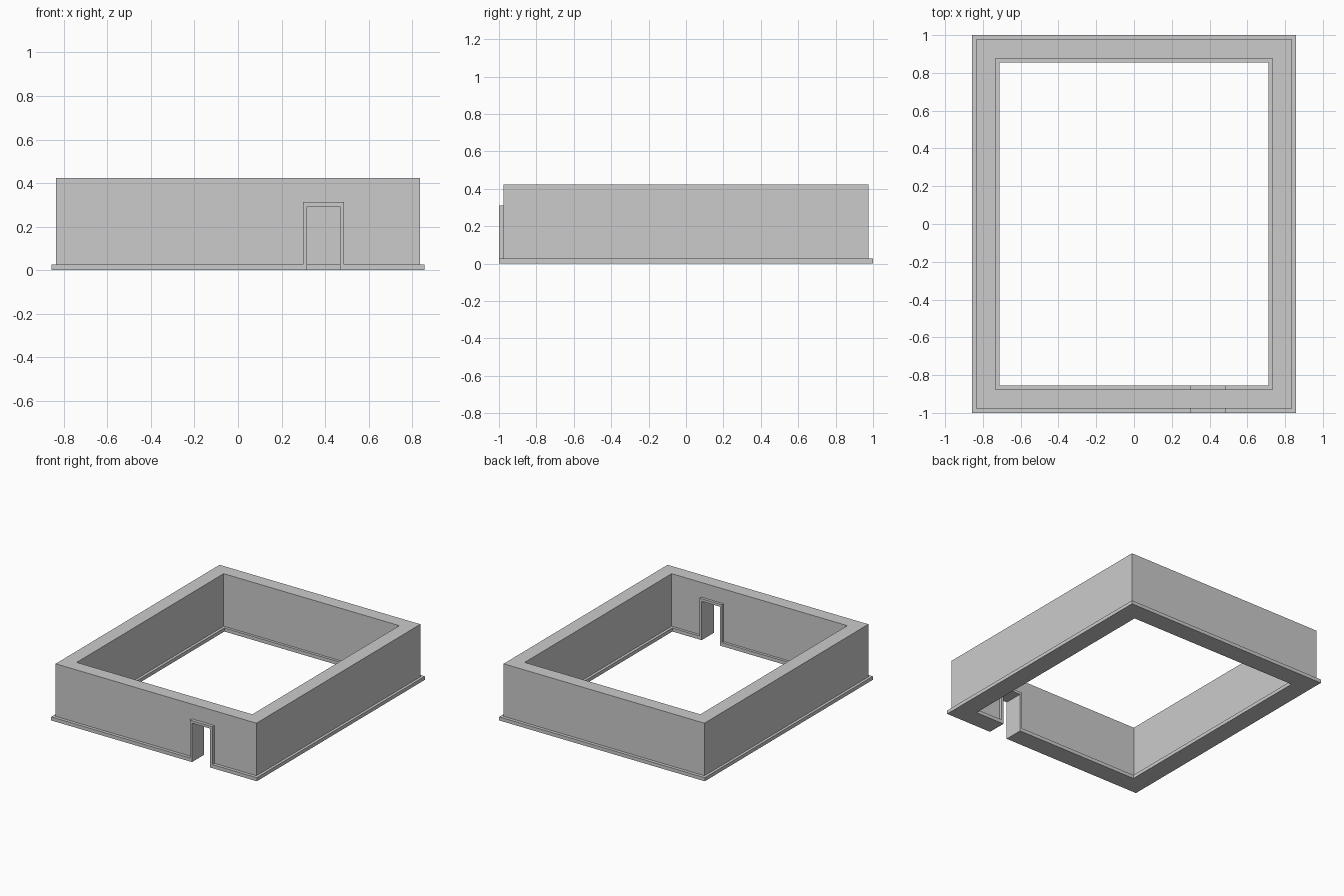
import bpy
import bmesh

cube = bpy.data.objects.get("Cube")
if cube:
    bpy.data.objects.remove(cube, do_unlink=True)

GREY = (0.6, 0.6, 0.6, 1.0)
plaster = bpy.data.materials.new("light grey")
plaster.use_nodes = True
plaster.diffuse_color = GREY
plaster.node_tree.nodes["Principled BSDF"].inputs["Base Color"].default_value = GREY

WALL_TOP = 0.423
BASE_TOP = 0.027
DOOR_LEFT, DOOR_RIGHT, DOOR_TOP = 0.298, 0.487, 0.312
TRIM = 0.019
OUT_X, OUT_Y = 0.857, 1.0        # outer edge of the skirting
IN_X, IN_Y = 0.712, 0.855        # inner edge of the skirting


def finish(name, bm):
    bmesh.ops.recalc_face_normals(bm, faces=bm.faces)
    mesh = bpy.data.meshes.new(name)
    bm.to_mesh(mesh)
    bm.free()
    mesh.materials.append(plaster)
    obj = bpy.data.objects.new(name, mesh)
    bpy.context.collection.objects.link(obj)
    return obj


def rectangle(bm, x, y, z):
    return [bm.verts.new(p) for p in ((-x, -y, z), (x, -y, z), (x, y, z), (-x, y, z))]


def ring(name, inset, height):
    """Rectangular band, pulled in from the skirting edges on both sides."""
    bm = bmesh.new()
    outer_x, outer_y = OUT_X - inset, OUT_Y - inset * 1.2
    inner_x, inner_y = IN_X + inset, IN_Y + inset
    loops = [rectangle(bm, outer_x, outer_y, 0), rectangle(bm, outer_x, outer_y, height),
             rectangle(bm, inner_x, inner_y, height), rectangle(bm, inner_x, inner_y, 0)]
    for a, b in zip(loops, loops[1:] + loops[:1]):
        for i in range(4):
            j = (i + 1) % 4
            bm.faces.new((a[i], a[j], b[j], b[i]))
    return finish(name, bm)


def extrude_along_y(name, profile, y0, y1):
    bm = bmesh.new()
    face = bm.faces.new([bm.verts.new((x, y0, z)) for x, z in profile])
    extruded = bmesh.ops.extrude_face_region(bm, geom=[face])
    moved = [v for v in extruded["geom"] if isinstance(v, bmesh.types.BMVert)]
    bmesh.ops.translate(bm, verts=moved, vec=(0, y1 - y0, 0))
    return finish(name, bm)


# Walls and the skirting that runs around them inside and out
walls = ring("walls", 0.02, WALL_TOP)
skirting = ring("skirting", 0.0, BASE_TOP)

# Doorway cut through the front
cutter = extrude_along_y("doorway_cutter",
                         [(DOOR_LEFT, -0.1), (DOOR_RIGHT, -0.1),
                          (DOOR_RIGHT, DOOR_TOP), (DOOR_LEFT, DOOR_TOP)], -1.2, -0.6)
cutter.hide_render = True
cutter.hide_viewport = True
for part in (walls, skirting):
    cut = part.modifiers.new("doorway", 'BOOLEAN')
    cut.operation = 'DIFFERENCE'
    cut.solver = 'EXACT'
    cut.object = cutter

# Door frame lining the doorway
l, r, t = DOOR_LEFT + TRIM, DOOR_RIGHT - TRIM, DOOR_TOP - TRIM
extrude_along_y("door_frame",
                [(DOOR_LEFT, 0), (DOOR_LEFT, DOOR_TOP), (DOOR_RIGHT, DOOR_TOP),
                 (DOOR_RIGHT, 0), (r, 0), (r, t), (l, t), (l, 0)], -OUT_Y, -IN_Y)
